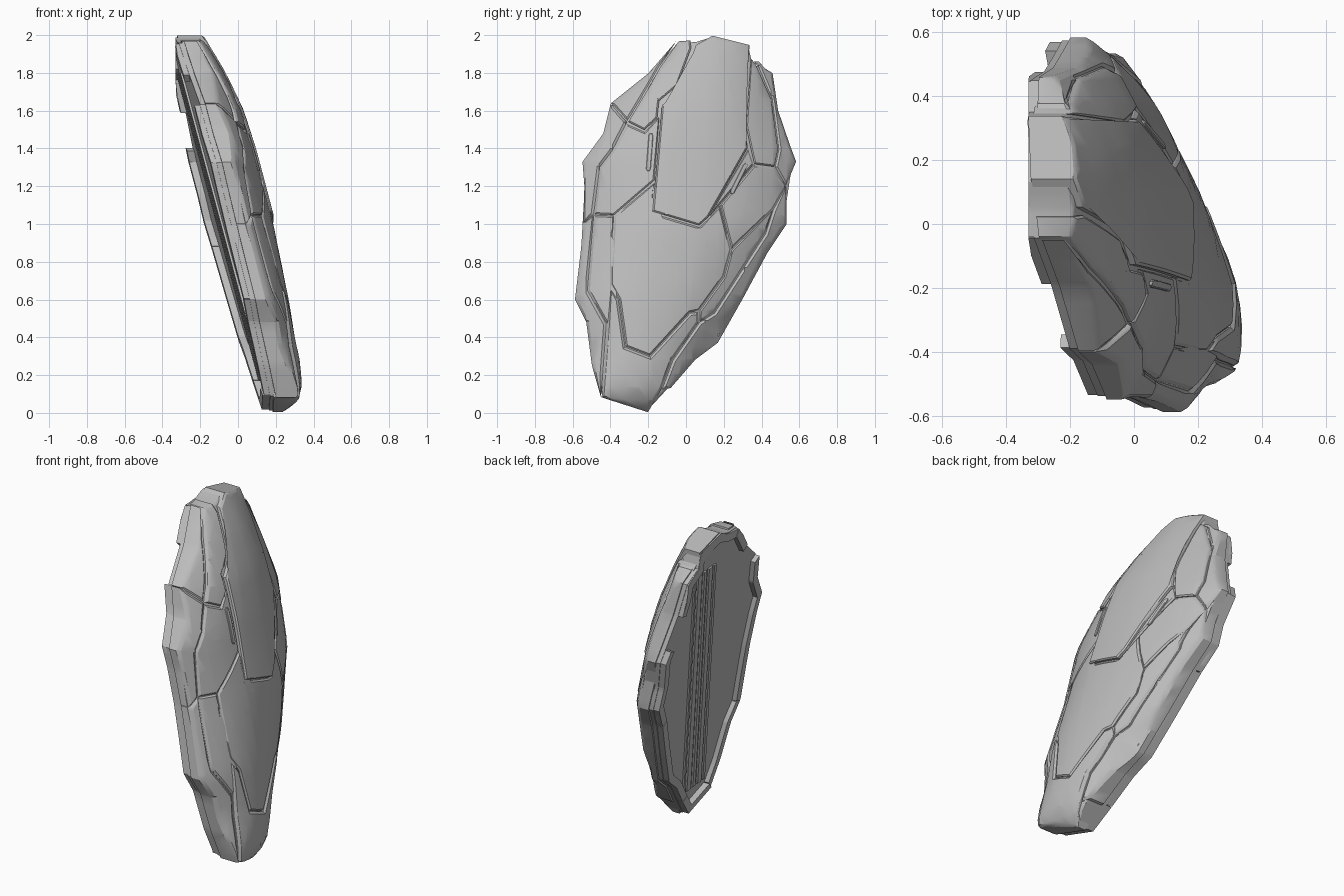
import bpy, bmesh, math
from mathutils import Vector

old = bpy.data.objects.get("Cube")
if old:
    bpy.data.objects.remove(old, do_unlink=True)

# One plain grey for the whole shell
grey = bpy.data.materials.new("plain grey")
grey.use_nodes = True
grey.diffuse_color = (0.5, 0.5, 0.5, 1)
grey.node_tree.nodes["Principled BSDF"].inputs["Base Color"].default_value = (0.5, 0.5, 0.5, 1)


def lerp(table, t):
    for (a, va), (b, vb) in zip(table, table[1:]):
        if t <= b:
            f = max(0, (t - a) / (b - a))
            return va + (vb - va) * f
    return table[-1][1]


# Dome: depth over the tilted back plane, by height and distance from the spine
DEPTH = [(0, .1), (.1, .2), (.25, .232), (.6, .266), (1, .292), (1.4, .283), (1.6, .27), (1.8, .228), (2, .165)]
SPINE = [(0, -.33), (.3, -.23), (.6, -.14), (1, 0), (1.35, .02), (1.65, .05), (1.85, .11), (2, .16)]
WIDTH = [(0, .16), (.3, .3), (.6, .46), (1, .55), (1.35, .57), (1.65, .46), (1.85, .35), (2, .25)]
FALL = [(0, .15), (.1, .25), (.35, .58), (1, .64), (2, .62)]


def back(y, z):
    return .125 - .237 * z - .1 * y


def dome(y, z):
    u = min(1, abs(y - lerp(SPINE, z)) / lerp(WIDTH, z))
    return back(y, z) + lerp(DEPTH, z) * (1 - lerp(FALL, z) * u ** 2.4)


def offset(pts, d):
    """Move a closed outline inwards by d with limited mitres."""
    n = len(pts)
    area = sum(pts[i][0] * pts[(i + 1) % n][1] - pts[(i + 1) % n][0] * pts[i][1] for i in range(n))
    side = 1 if area > 0 else -1
    out = []
    for i in range(n):
        p = Vector(pts[i])
        e1 = (p - Vector(pts[i - 1])).normalized()
        e2 = (Vector(pts[(i + 1) % n]) - p).normalized()
        n1, n2 = Vector((-e1.y, e1.x)), Vector((-e2.y, e2.x))
        m = n1 + n2
        m = m / max(m.length_squared / 2, .5)
        out.append(tuple(p + m * d * side))
    return out


def slab(name, pts, lift=0.0, bevel=.008, base=.04, gap=.003, top=dome, floor=-.33):
    """Column from the back plane to the dome with a chamfered top rim."""
    outer = offset(pts, gap)
    inner = offset(outer, bevel)
    n = len(pts)
    bm = bmesh.new()
    vo = [bm.verts.new((0, y, z)) for y, z in outer]
    vi = [bm.verts.new((0, y, z)) for y, z in inner]
    cap = bm.faces.new(vi)
    for i in range(n):
        j = (i + 1) % n
        bm.faces.new((vo[i], vo[j], vi[j], vi[i]))
    bmesh.ops.triangulate(bm, faces=[cap])
    cuts = [((0, -.6 + .07 * k, 0), (0, 1, 0)) for k in range(18)]
    cuts += [((0, 0, .07 * k), (0, 0, 1)) for k in range(1, 29)]
    for co, no in cuts:
        bmesh.ops.bisect_plane(bm, geom=bm.verts[:] + bm.edges[:] + bm.faces[:],
                               dist=1e-5, plane_co=co, plane_no=no)
    rim = [e for e in bm.edges if e.is_boundary]
    rim_verts = {v for e in rim for v in e.verts}
    for v in bm.verts:
        v.co.x = top(v.co.y, v.co.z) + lift - (bevel if v in rim_verts else 0)
    wall = bmesh.ops.extrude_edge_only(bm, edges=rim)["geom"]
    for v in wall:
        if isinstance(v, bmesh.types.BMVert):
            v.co.x = max(back(v.co.y, v.co.z) + base, floor)
    bmesh.ops.edgeloop_fill(bm, edges=[e for e in bm.edges if e.is_boundary])
    bmesh.ops.recalc_face_normals(bm, faces=bm.faces[:])
    mesh = bpy.data.meshes.new(name)
    bm.to_mesh(mesh)
    bm.free()
    mesh.materials.append(grey)
    mesh.polygons.foreach_set("use_smooth", [True] * len(mesh.polygons))
    mesh.set_sharp_from_angle(angle=math.radians(28))
    ob = bpy.data.objects.new(name, mesh)
    bpy.context.collection.objects.link(ob)


# Outline of the whole shell, from the foot up the front edge and down the rear
OUTLINE = [(-.2, 0), (-.45, .08), (-.5, .25), (-.53, .48), (-.59, .6), (-.56, .85), (-.545, 1),
           (-.54, 1.2), (-.55, 1.33), (-.44, 1.48), (-.4, 1.64), (-.2, 1.8), (-.05, 1.97),
           (.05, 1.975), (.13, 2), (.34, 1.95), (.36, 1.86), (.46, 1.8), (.49, 1.6), (.555, 1.41),
           (.585, 1.33), (.535, 1.15), (.535, 1), (.435, .85), (.3, .6), (.17, .37), (.05, .28), (-.08, .13)]
slab("core_shell", OUTLINE, lift=-.012, base=.022, gap=.012)

# Main face panels
slab("upper_centre_panel", [(-.18, 1.065), (.07, .99), (.12, 1.035), (.33, 1.405), (.305, 1.52), (.34, 1.95),
     (.14, 2), (.05, 1.95), (-.03, 1.71), (-.13, 1.63), (-.165, 1.23)], .014)
slab("front_crown_panel", [(.025, 1.975), (-.04, 1.97), (-.14, 1.83), (-.19, 1.74), (-.31, 1.54), (-.22, 1.495),
     (-.15, 1.56), (-.14, 1.65), (-.045, 1.73), (.03, 1.93)], .006)
slab("rear_crown_panel", [(.342, 1.88), (.37, 1.85), (.455, 1.66), (.49, 1.395), (.47, 1.3), (.36, 1.315),
     (.34, 1.4), (.315, 1.52)], .006)
slab("front_shoulder_panel", [(-.31, 1.53), (-.22, 1.49), (-.14, 1.57), (-.165, 1.23), (-.38, 1.045),
     (-.487, 1.05), (-.455, 1.3), (-.39, 1.385)])
slab("lower_centre_panel", [(-.165, 1.22), (-.18, 1.06), (.07, .985), (.12, 1.03), (.18, 1.1), (.24, .865),
     (.2, .72), (.07, .54), (.02, .53), (-.19, .3), (-.32, .35), (-.355, .6), (-.4, .68), (-.38, 1.045)])
slab("rear_shoulder_panel", [(.12, 1.035), (.33, 1.4), (.36, 1.315), (.18, 1.1)])
slab("rear_flank_panel", [(.36, 1.315), (.47, 1.3), (.53, 1.2), (.46, 1.075), (.24, .865), (.18, 1.1)])
slab("front_flank_strip", [(-.487, 1.05), (-.38, 1.045), (-.4, .68), (-.355, .6), (-.38, .5), (-.42, .47),
     (-.52, .65)], -.003)
slab("rear_flank_strip", [(.46, 1.075), (.24, .865), (.2, .72), (.07, .54), (.07, .48), (.15, .53), (.42, .95)],
     -.002)
slab("foot_cap", [(-.4, .66), (-.355, .6), (-.32, .35), (-.19, .3), (.02, .53), (.065, .535), (.07, .48),
     (-.07, .28), (-.13, .12), (-.2, 0), (-.45, .08), (-.44, .2), (-.42, .47)], .006, .012)

# Chamfered rim bands
slab("front_lower_rim", OUTLINE[1:7] + [(-.487, 1.05), (-.52, .65), (-.42, .47), (-.44, .19)], .002, .014, .05, .002)
slab("front_upper_rim", OUTLINE[6:11] + [(-.31, 1.54), (-.39, 1.385), (-.455, 1.3), (-.487, 1.05)],
     .004, .014, .05, .002)
slab("front_crown_rim", OUTLINE[10:13] + [(-.14, 1.83), (-.19, 1.74), (-.31, 1.54)], -.004, .012, .05, .002)
slab("rear_upper_rim", OUTLINE[16:21] + [(.53, 1.2), (.47, 1.3), (.49, 1.395), (.455, 1.66), (.375, 1.85)],
     .002, .012, .05, .002)
slab("rear_lower_rim", [(.53, 1.2)] + OUTLINE[22:] + [(-.13, .12), (-.07, .28), (.07, .48), (.15, .53),
     (.42, .95), (.46, 1.075)], .002, .014, .05, .002)

# Back lip: separate blocks standing proud of the back plate
lip_out, lip_in = offset(OUTLINE, .014) * 2, offset(OUTLINE, .065) * 2
for name, a, b in (("front_low", 1, 4), ("front_mid", 4, 10), ("front_high", 11, 12), ("crown", 12, 15),
                   ("rear_high", 15, 18), ("rear_mid", 19, 23), ("rear_low", 23, 27), ("foot", 27, 29)):
    ring = lip_out[a:b + 1] + lip_in[a:b + 1][::-1]
    slab(name + "_lip", ring, .046, .012, -.008 if b < 23 else -.016, .002, top=back)

# Slim raised slots on the shoulders
for name, a, b in (("front_slot", (-.185, 1.48), (-.2, 1.28)), ("rear_slot", (.32, 1.32), (.24, 1.16))):
    a, b = Vector(a), Vector(b)
    d = (b - a).normalized() * .012
    s = Vector((-d.y, d.x))
    slab(name, [a - s * .5, a + s * .5, a + s + d, b + s - d, b + s * .5, b - s * .5, b - s - d, a - s + d],
         .008, .003, .04, 0)

# Long ribs running up the back plate
for k, (y, w) in enumerate(((-.08, .012), (-.03, .02), (.03, .014), (.09, .022), (.14, .008))):
    lo, hi = y - .28, y + .23
    slab("back_rib_%d" % (k + 1), [(lo - w, .17), (lo + w, .17), (hi + w, 1.8), (hi - w, 1.8)],
         .04, .002, .01, 0, top=back)
